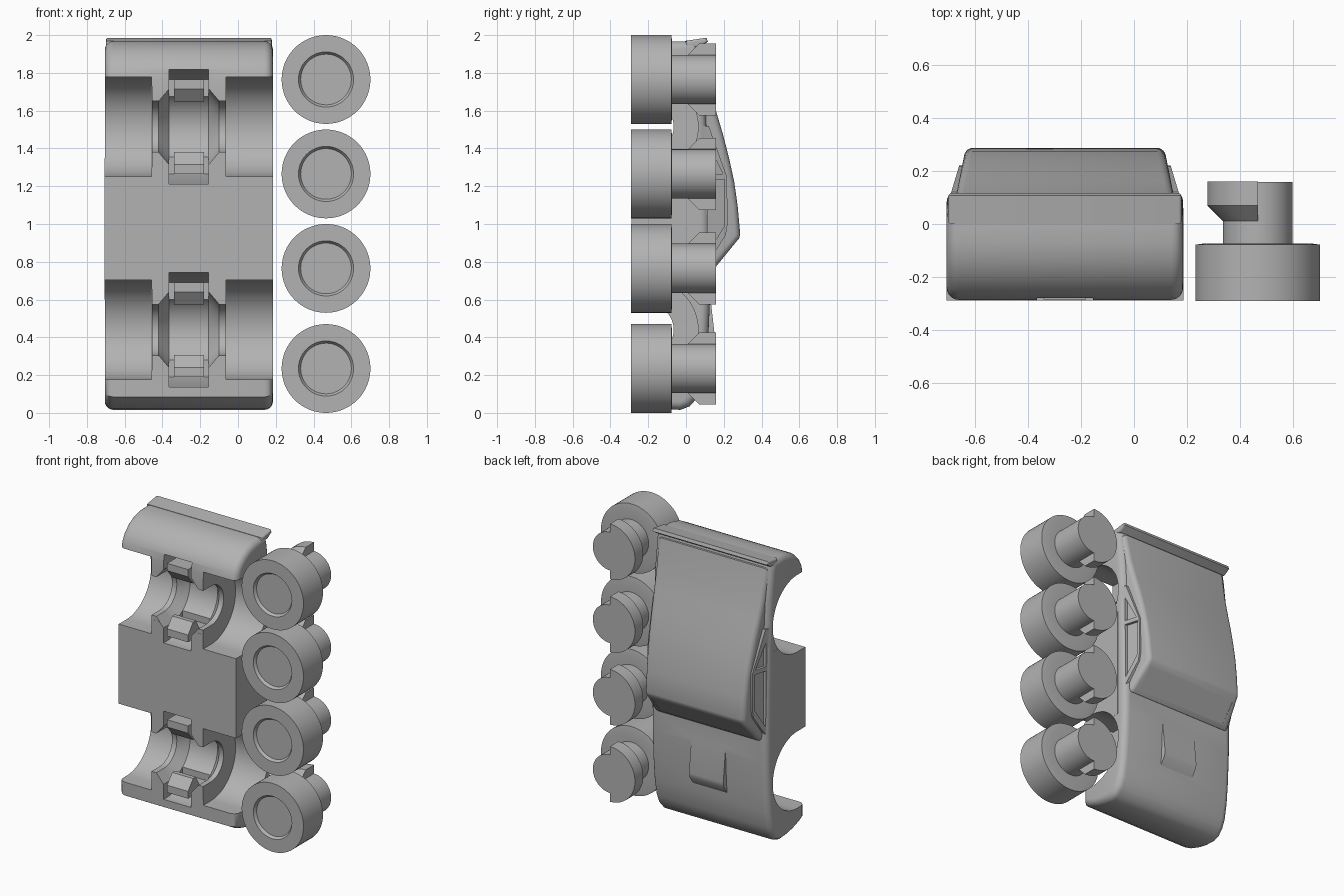
import bpy, bmesh, math

old = bpy.data.objects.get("Cube")
if old:
    bpy.data.objects.remove(old, do_unlink=True)

CX = -0.26           # car centre line
HALF = 0.445         # half width of the body
AXLE_Y = -0.2
AXLES = (0.44, 1.515)

grey = bpy.data.materials.new("plain grey")
grey.use_nodes = True
grey.diffuse_color = (0.45, 0.45, 0.45, 1)
grey.node_tree.nodes["Principled BSDF"].inputs["Base Color"].default_value = (0.45, 0.45, 0.45, 1)


def finish(bm, name):
    bmesh.ops.recalc_face_normals(bm, faces=bm.faces)
    mesh = bpy.data.meshes.new(name)
    bm.to_mesh(mesh)
    bm.free()
    mesh.materials.append(grey)
    ob = bpy.data.objects.new(name, mesh)
    bpy.context.collection.objects.link(ob)
    return ob


def loft(name, sections, round_edges=0.0):
    """Skin a list of equal-length point rings and cap both ends."""
    bm = bmesh.new()
    rings = [[bm.verts.new(p) for p in s] for s in sections]
    n = len(rings[0])
    for a, b in zip(rings, rings[1:]):
        for i in range(n):
            bm.faces.new((a[i], a[(i + 1) % n], b[(i + 1) % n], b[i]))
    caps = [bm.faces.new(rings[0]), bm.faces.new(rings[-1])]
    bmesh.ops.recalc_face_normals(bm, faces=bm.faces)
    if round_edges:
        edges = list({e for f in caps for e in f.edges})
        bmesh.ops.bevel(bm, geom=edges, offset=round_edges, segments=5,
                        profile=0.5, affect='EDGES', clamp_overlap=True)
    return finish(bm, name)


def slab(name, profile, lo, hi, round_edges=0.0):
    """Extrude a (y, z) profile across x; lo and hi give x from y."""
    return loft(name, [[(CX + f(y), y, z) for y, z in profile] for f in (lo, hi)], round_edges)


def block(name, profile, half, round_edges=0.0):
    return slab(name, profile, lambda y: -half, lambda y: half, round_edges)


def combine(target, other, operation):
    mod = target.modifiers.new("join", 'BOOLEAN')
    mod.operation = operation
    mod.solver = 'EXACT'
    mod.object = other
    bpy.context.view_layer.objects.active = target
    bpy.ops.object.modifier_apply(modifier=mod.name)
    bpy.data.objects.remove(other, do_unlink=True)


def smooth(ob):
    bpy.ops.object.select_all(action='DESELECT')
    ob.select_set(True)
    bpy.context.view_layer.objects.active = ob
    bpy.ops.object.shade_smooth_by_angle(angle=math.radians(28))


def lathe(name, profile, centre, angle, steps):
    """Spin an (r, y) profile about the y axis."""
    bm = bmesh.new()
    vs = [bm.verts.new((0, y, r)) for r, y in profile]
    es = [bm.edges.new(p) for p in zip(vs, vs[1:])]
    bmesh.ops.spin(bm, geom=vs + es, cent=(0, 0, 0), axis=(0, 1, 0), angle=angle, steps=steps)
    bmesh.ops.remove_doubles(bm, verts=bm.verts, dist=0.0005)
    bmesh.ops.holes_fill(bm, edges=[e for e in bm.edges if e.is_boundary], sides=0)
    ob = finish(bm, name)
    ob.location = centre
    return ob


# Lower body: rounded shell with a square-edged sill between the wheels
body = block("car_body", [
    (-0.287, 0.085), (-0.24, 0.058), (-0.17, 0.034), (-0.1, 0.02), (-0.03, 0.016),
    (0.02, 0.035), (0.06, 0.08), (0.085, 0.14), (0.105, 0.25), (0.118, 0.4),
    (0.127, 0.6), (0.128, 0.8), (0.122, 1.1), (0.115, 1.4), (0.1, 1.7), (0.075, 1.9),
    (0.06, 1.968), (-0.07, 1.967), (-0.14, 1.95), (-0.2, 1.918), (-0.25, 1.87),
    (-0.278, 1.82), (-0.287, 1.77)], HALF, 0.045)
sill = block("sill", [(-0.288, 0.6), (0.06, 0.6), (0.06, 1.35), (-0.288, 1.35)], HALF + 0.0005)
combine(body, sill, 'UNION')

# Tail lip
lip = block("tail_lip", [(0.0, 1.97), (0.108, 1.986), (0.116, 1.965),
                         (0.07, 1.935), (0.0, 1.935)], HALF - 0.006, 0.012)
combine(body, lip, 'UNION')


# Fastback cabin, narrowing toward the roof
def cabin_half(y):
    return 0.408 - (y - 0.115) * 0.2


cabin = slab("cabin", [
    (0.0, 0.75), (0.13, 0.75), (0.155, 0.77), (0.282, 0.925), (0.287, 0.945), (0.274, 1.09),
    (0.256, 1.22), (0.23, 1.34), (0.197, 1.47), (0.16, 1.595), (0.125, 1.72),
    (0.085, 1.92), (0.0, 1.92)], lambda y: -cabin_half(y), cabin_half, 0.028)
combine(body, cabin, 'UNION')

# Windscreen, set back a little below the roof edge
screen = block("screen_cutter", [(0.165, 0.765), (0.263, 0.888), (0.254, 0.895),
                                 (0.156, 0.772)], 0.345)
combine(body, screen, 'DIFFERENCE')

# Raised scoop on the bonnet
scoop = block("bonnet_scoop", [(0.05, 0.64), (0.126, 0.64), (0.153, 0.4),
                               (0.148, 0.37), (0.1, 0.3), (0.05, 0.3)], 0.13)
combine(body, scoop, 'UNION')


# Side window frames with recessed panes
def frame_half(y):
    return 0.434 - (y - 0.1) * 0.3


FRAME = [(0.08, 1.52), (0.12, 1.52), (0.217, 1.25), (0.22, 1.0), (0.21, 0.94),
         (0.12, 0.8), (0.08, 0.8)]
PANES = ([(0.115, 1.43), (0.195, 1.265), (0.115, 1.265)],
         [(0.115, 1.235), (0.203, 1.235), (0.203, 0.99), (0.118, 0.85)])
for side in (-1, 1):
    frame = slab("window_frame", FRAME, lambda y: side * 0.35, lambda y: side * frame_half(y))
    combine(body, frame, 'UNION')
    for pane in PANES:
        cutter = slab("pane_cutter", pane, lambda y: side * (frame_half(y) - 0.018),
                      lambda y: side * 0.5)
        combine(body, cutter, 'DIFFERENCE')


# Wheel arches, axle sockets and clip slots, all open at the floor
def tunnel(x, r, zc, steps=32):
    arc = [(AXLE_Y + r * math.sin(math.pi * i / steps), zc + r * math.cos(math.pi * i / steps))
           for i in range(steps + 1)]
    return [(CX + x, y, z) for y, z in [(-0.4, zc + r)] + arc + [(-0.4, zc - r)]]


RIGHT = [(0.105, 0.2), (0.16, 0.135), (0.196, 0.135), (0.197, 0.264), (0.5, 0.264)]
for zc in AXLES:
    stations = [(-x, r) for x, r in reversed(RIGHT)] + RIGHT
    combine(body, loft("axle_cutter", [tunnel(x, r, zc) for x, r in stations]), 'DIFFERENCE')
    slot = block("slot_cutter", [(-0.4, zc - 0.303), (-0.22, zc - 0.303), (-0.08, zc - 0.25),
                                 (-0.08, zc + 0.25), (-0.22, zc + 0.303), (-0.4, zc + 0.303)], 0.105)
    combine(body, slot, 'DIFFERENCE')
smooth(body)

# Snap clips that hold the axles
for zc in AXLES:
    for s in (-1, 1):
        hook = [(-0.05, 0.25), (-0.285, 0.25), (-0.285, 0.2), (-0.23, 0.133),
                (-0.2, 0.133), (-0.16, 0.205), (-0.05, 0.205)]
        clip = block("axle_clip", [(y, zc + s * d) for y, d in hook], 0.08)

# Four loose wheels, each with a stub axle and a half flange that interlocks
for z in (0.235, 0.765, 1.265, 1.765):
    spot = (0.466, 0, z)
    wheel = lathe("wheel", [(0, -0.272), (0.134, -0.272), (0.146, -0.29), (0.235, -0.29),
                            (0.235, -0.078), (0.2, -0.073), (0.131, -0.073), (0.131, 0.159),
                            (0, 0.159)], spot, 2 * math.pi, 64)
    flange = lathe("axle_half_flange", [(0, 0.01), (0.13, 0.01), (0.19, 0.07), (0.19, 0.16),
                                        (0, 0.16)], spot, -math.pi, 32)
    smooth(wheel)
    smooth(flange)
